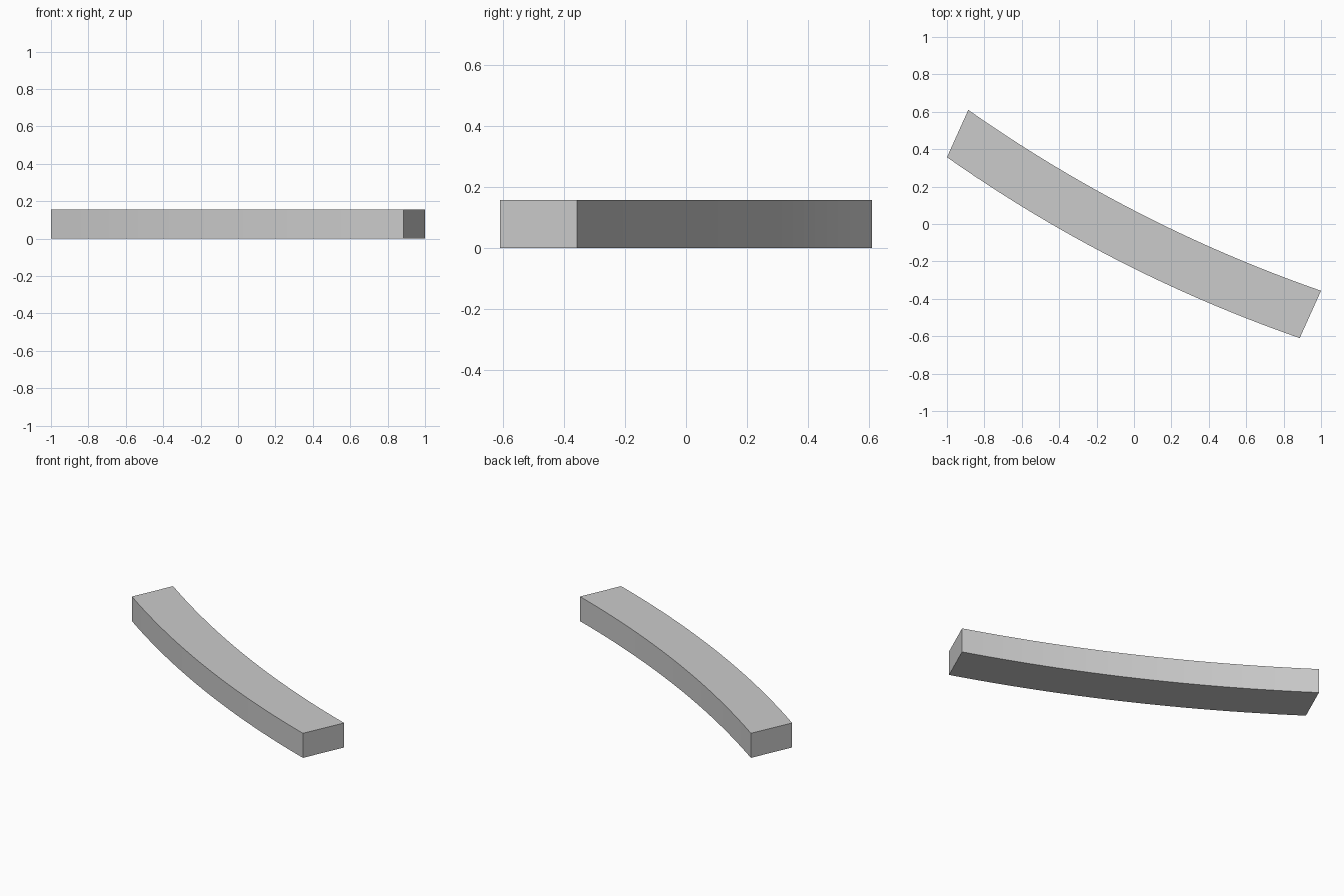
import bpy, bmesh
from mathutils import Vector

if "Cube" in bpy.data.objects:
    bpy.data.objects.remove(bpy.data.objects["Cube"])

HEIGHT = 0.157
SAG = 0.074
SEGMENTS = 24
start, end = Vector((-1.0, 0.357, 0)), Vector((0.886, -0.61, 0))
across = Vector((0.114, 0.253, 0))     # the same slanted width at both ends

# Gently bowed front edge, sagging away from its chord
chord = end - start
normal = Vector((chord.y, -chord.x, 0)).normalized()
edge = []
for i in range(SEGMENTS + 1):
    t = i / SEGMENTS
    edge.append(start + chord * t + normal * SAG * 4 * t * (1 - t))

# Sweep the rectangular section along the edge
bm = bmesh.new()
rings = []
for p in edge:
    q, up = p + across, Vector((0, 0, HEIGHT))
    rings.append([bm.verts.new(v) for v in (p, q, q + up, p + up)])
for a, b in zip(rings, rings[1:]):
    for k in range(4):
        n = (k + 1) % 4
        bm.faces.new((a[k], a[n], b[n], b[k]))
bm.faces.new(rings[0])
bm.faces.new(rings[-1])
bmesh.ops.recalc_face_normals(bm, faces=bm.faces)

mesh = bpy.data.meshes.new("curved_beam")
bm.to_mesh(mesh)
bm.free()
beam = bpy.data.objects.new("curved_beam", mesh)
bpy.context.collection.objects.link(beam)
bpy.context.view_layer.objects.active = beam
beam.select_set(True)
bpy.ops.object.shade_smooth_by_angle()
